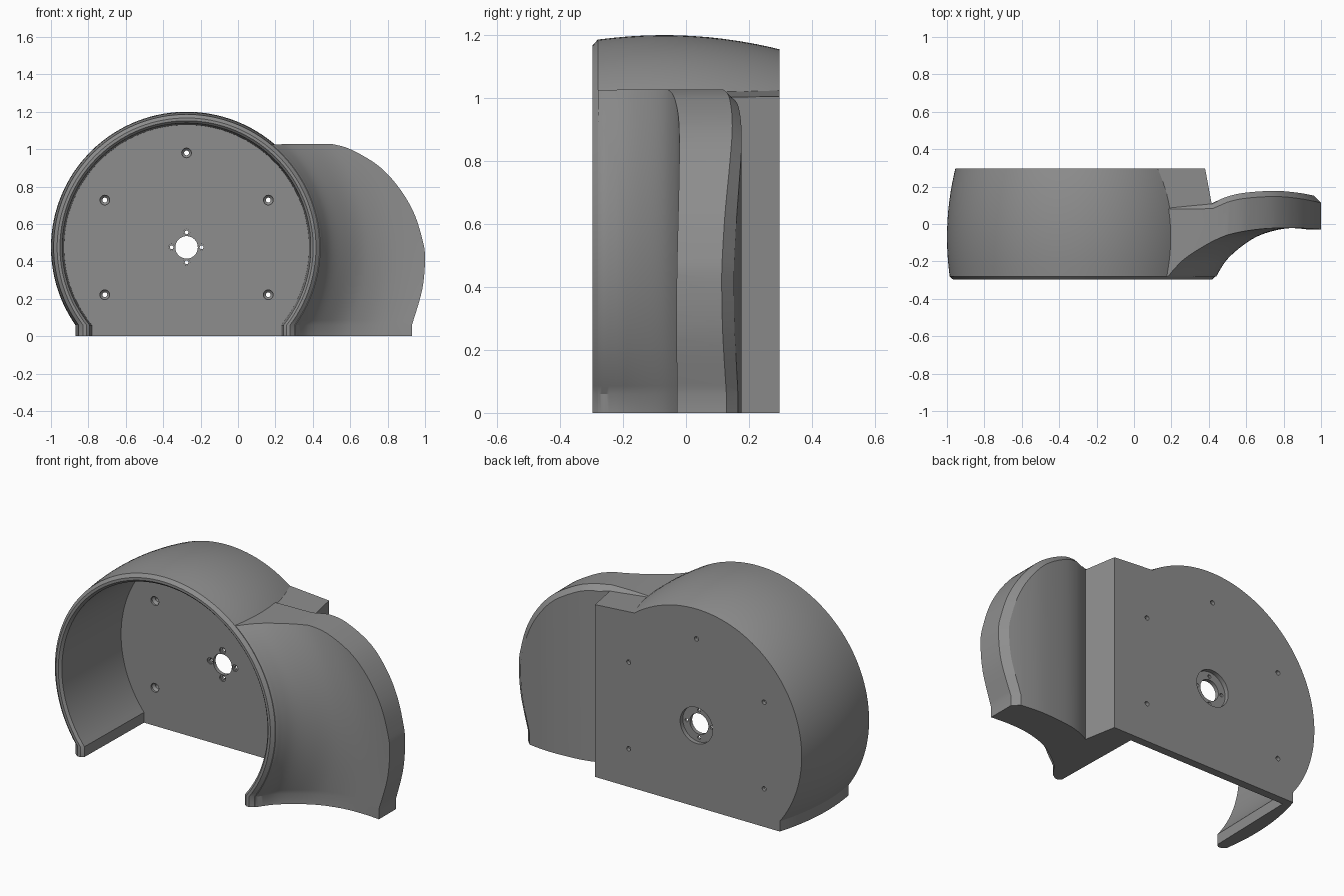
import bpy, bmesh, math

if "Cube" in bpy.data.objects:
    bpy.data.objects.remove(bpy.data.objects["Cube"])

CX, CZ, FOOT = -0.275, 0.475, 0.06   # drum axis and height of the straight feet
LOW = -0.05                          # everything overshoots the base, then is trimmed

grey = bpy.data.materials.new("grey plastic")
grey.diffuse_color = (0.27, 0.27, 0.27, 1)
grey.use_nodes = True
grey.node_tree.nodes["Principled BSDF"].inputs["Base Color"].default_value = grey.diffuse_color


def finish(name, bm):
    bmesh.ops.recalc_face_normals(bm, faces=bm.faces)
    me = bpy.data.meshes.new(name)
    bm.to_mesh(me)
    bm.free()
    ob = bpy.data.objects.new(name, me)
    bpy.context.collection.objects.link(ob)
    me.materials.append(grey)
    return ob


def loft(name, rings):
    """Closed solid through equal-length rings of points."""
    bm = bmesh.new()
    rows = [[bm.verts.new(p) for p in ring] for ring in rings]
    n = len(rows[0])
    for a, b in zip(rows, rows[1:]):
        for i in range(n):
            j = (i + 1) % n
            bm.faces.new((a[i], a[j], b[j], b[i]))
    bm.faces.new(rows[0])
    bm.faces.new(rows[-1])
    return finish(name, bm)


def boolean(target, tool, op):
    mod = target.modifiers.new(op, 'BOOLEAN')
    mod.operation, mod.solver, mod.object = op, 'EXACT', tool
    bpy.context.view_layer.objects.active = target
    bpy.ops.object.modifier_apply(modifier=mod.name)
    bpy.data.objects.remove(tool)


def smooth_curve(pts, steps=5):
    """Catmull-Rom through 2D points."""
    out = []
    for i in range(len(pts) - 1):
        p = [pts[max(0, min(len(pts) - 1, i + k))] for k in (-1, 0, 1, 2)]
        for s in range(steps):
            t = s / steps
            out.append(tuple(0.5 * (2 * b + (c - a) * t + (2 * a - 5 * b + 4 * c - d) * t * t
                                    + (3 * b - a - 3 * c + d) * t ** 3)
                             for a, b, c, d in zip(*p)))
    return out + [pts[-1]]


def drum_ring(r, y, low, n=96):
    """Round outline that turns into straight feet near the base."""
    a0 = math.asin((FOOT - CZ) / r)
    pts = []
    for i in range(n + 1):
        a = a0 + (math.pi - 2 * a0) * i / n
        pts.append((CX + r * math.cos(a), y, CZ + r * math.sin(a)))
    return [(pts[0][0], y, low)] + pts + [(pts[-1][0], y, low)]


# Drum shell with a barrelled outside
stations = [(0.692, -0.297), (0.711, -0.28)]
for i in range(1, 13):
    y = -0.28 + 0.60 * i / 12
    stations.append((0.725 - (y + 0.07) ** 2 / 3.0, y))
body = loft("drum_housing", [drum_ring(r, y, LOW) for r, y in stations])

# Side fin: outline with a chamfered rear edge
plan = smooth_curve([(0.415, 0.11), (0.5, 0.147), (0.6, 0.168), (0.75, 0.177),
                     (0.87, 0.168), (0.97, 0.15), (1.1, 0.12)])


def back_y(x):
    for (x0, y0), (x1, y1) in zip(plan, plan[1:]):
        if x0 <= x <= x1:
            return y0 + (y1 - y0) * (x - x0) / (x1 - x0)
    return 0.11


edge = smooth_curve([(0.5, 1.028), (0.6, 1.0), (0.75, 0.912), (0.86, 0.795), (0.94, 0.66),
                     (0.985, 0.52), (1.0, 0.42), (0.985, 0.25), (0.93, 0.06)])
outline = [(0.05, LOW), (0.05, 1.022), (0.3, 1.028), (0.42, 1.028)] + edge + [(0.93, LOW)]


def inset(i, d):
    x, z = outline[i]
    if i < 2:
        return x, z - d * i
    if i == len(outline) - 1:
        return x - d, z
    (x0, z0), (x1, z1) = outline[i - 1], outline[i + 1]
    l = math.hypot(x1 - x0, z1 - z0)
    return x + (z1 - z0) / l * d, z - (x1 - x0) / l * d


N = range(len(outline))
inner = [inset(i, 0.06) for i in N]
fin = loft("side_fin", [
    [(x, -0.28, z) for x, z in outline],
    [(x, back_y(x) - 0.03, z) for x, z in outline],
    [(inner[i][0], back_y(outline[i][0]) + 0.03, inner[i][1]) for i in N],
    [(x, 0.4, z) for x, z in inner]])

# Concave sweep that blends the drum rim into the fin
sweep = smooth_curve([(0.695, -0.305), (0.718, -0.275), (0.735, -0.245), (0.77, -0.193),
                      (0.825, -0.14), (0.9, -0.085), (0.975, -0.05), (1.08, -0.025),
                      (1.2, -0.022), (1.32, -0.035)], 4)
sweep += [(1.7, -0.035), (1.7, -0.5), (0.695, -0.5)]
levels = [-0.1] + [FOOT + 1.02 * i / 40 for i in range(41)]
rings = []
for z in levels:
    dz = max(z, FOOT) - CZ
    rings.append([(CX + math.sqrt(r * r - dz * dz), y, z) for r, y in sweep])
boolean(fin, loft("sweep_cutter", rings), 'DIFFERENCE')

# Corner block joining the drum back to the fin
block = [(0.0, LOW), (0.0, 1.024), (0.13, 1.024), (0.45, 1.0), (0.45, LOW)]
corner = loft("corner_block", [[(x, y, z) for x, z in block] for y in (0.03, 0.33)])
boolean(body, fin, 'UNION')
boolean(body, corner, 'UNION')

# Trim the back to the flat plate and curved fin
back = [(-1.3, 0.297), (0.38, 0.297)] + plan + [(1.1, 0.6), (-1.3, 0.6)]
boolean(body, loft("back_cutter", [[(x, y, z) for x, y in back] for z in (-0.2, 1.5)]),
        'DIFFERENCE')

# Hollow inside, open to the front and below
cavity = [(0.71, -0.33), (0.677, -0.297), (0.664, -0.283), (0.655, 0.25)]
boolean(body, loft("cavity_cutter", [drum_ring(r, y, -0.3) for r, y in cavity]), 'DIFFERENCE')

# Flat base
square = [(-2, -2), (2, -2), (2, 2), (-2, 2)]
boolean(body, loft("base_cutter", [[(x, y, z) for x, y in square] for z in (-1, 0)]),
        'DIFFERENCE')


def bore(name, x, z, steps, n=32):
    """Stepped round hole along y."""
    boolean(body, loft(name, [[(x + r * math.cos(2 * math.pi * i / n), y,
                                z + r * math.sin(2 * math.pi * i / n)) for i in range(n)]
                              for r, y in steps]), 'DIFFERENCE')


# Shaft hole with rear recess, and screw holes
bore("shaft_hole", CX, CZ, [(0.06, 0.2), (0.06, 0.272), (0.105, 0.2721), (0.105, 0.4)], 48)
for dx, dz in ((0.08, 0), (-0.08, 0), (0, 0.08), (0, -0.08)):
    bore("hub_screw", CX + dx, CZ + dz, [(0.019, 0.2), (0.019, 0.258), (0.01, 0.2581), (0.01, 0.4)], 16)
for dx, dz in ((0, 0.505), (0.437, 0.253), (-0.437, 0.253), (0.437, -0.253), (-0.437, -0.253)):
    bore("plate_screw", CX + dx, CZ + dz, [(0.026, 0.2), (0.026, 0.262), (0.013, 0.275), (0.013, 0.4)], 20)

bpy.ops.object.select_all(action='DESELECT')
body.select_set(True)
bpy.context.view_layer.objects.active = body
bpy.ops.object.shade_smooth_by_angle(angle=math.radians(28))
